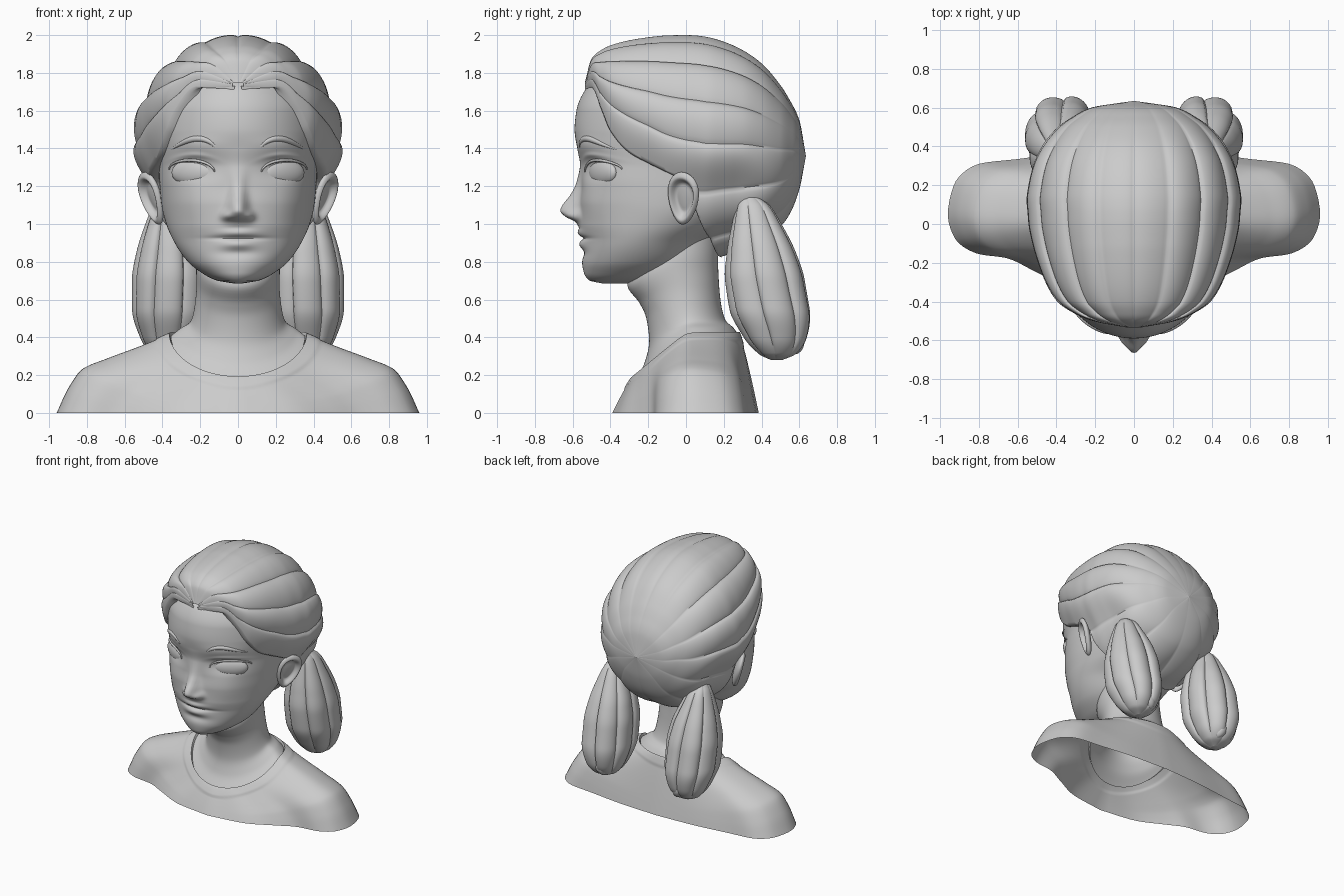
import bpy, bmesh, math
from mathutils import Vector, Euler

if "Cube" in bpy.data.objects:
    bpy.data.objects.remove(bpy.data.objects["Cube"])

clay = bpy.data.materials.new("clay_grey")
clay.diffuse_color = (0.6, 0.6, 0.6, 1)
clay.use_nodes = True
clay.node_tree.nodes["Principled BSDF"].inputs["Base Color"].default_value = clay.diffuse_color
PI = math.pi


def spline(rows, t):
    """Smooth interpolation of table rows keyed by their first column, without overshoot."""
    t = min(max(t, rows[0][0]), rows[-1][0])
    i = 0
    while i < len(rows) - 2 and t > rows[i + 1][0]:
        i += 1
    h = rows[i + 1][0] - rows[i][0]
    u = (t - rows[i][0]) / h

    def slope(j, c):
        if j == 0 or j == len(rows) - 1:
            k = max(j, 1)
            return (rows[k][c] - rows[k - 1][c]) / (rows[k][0] - rows[k - 1][0])
        a = (rows[j][c] - rows[j - 1][c]) / (rows[j][0] - rows[j - 1][0])
        b = (rows[j + 1][c] - rows[j][c]) / (rows[j + 1][0] - rows[j][0])
        return 2 * a * b / (a + b) if a * b > 0 else 0
    return [(2*u**3 - 3*u*u + 1) * rows[i][c] + (u**3 - 2*u*u + u) * h * slope(i, c)
            + (3*u*u - 2*u**3) * rows[i + 1][c] + (u**3 - u*u) * h * slope(i + 1, c)
            for c in range(1, len(rows[0]))]


def step(a, b, x):
    u = min(1, max(0, (x - a) / (b - a)))
    return u * u * (3 - 2 * u)


def loft(name, rings, closed=True, caps=True, angle=60):
    """Skin a list of equally long rings of points."""
    bm = bmesh.new()
    vs = [[bm.verts.new(p) for p in r] for r in rings]
    n = len(rings[0])
    for a, b in zip(vs, vs[1:]):
        for j in range(n if closed else n - 1):
            k = (j + 1) % n
            bm.faces.new((a[j], a[k], b[k], b[j]))
    if caps:
        bm.faces.new(vs[0])
        bm.faces.new(vs[-1])
    bmesh.ops.remove_doubles(bm, verts=bm.verts, dist=0.0003)
    bmesh.ops.recalc_face_normals(bm, faces=bm.faces)
    me = bpy.data.meshes.new(name)
    bm.to_mesh(me)
    bm.free()
    me.materials.append(clay)
    ob = bpy.data.objects.new(name, me)
    bpy.context.collection.objects.link(ob)
    bpy.ops.object.select_all(action='DESELECT')
    ob.select_set(True)
    bpy.context.view_layer.objects.active = ob
    bpy.ops.object.shade_smooth_by_angle(angle=math.radians(angle))


def tube(name, path, radii):
    rings = []
    for i, p in enumerate(path):
        d = (path[min(i + 1, len(path) - 1)] - path[max(i - 1, 0)]).normalized()
        u = d.cross(Vector((0, 1, 0))).normalized()
        v = d.cross(u)
        rings.append([p + radii[i] * (u * math.cos(q) + v * math.sin(q))
                      for q in [2 * PI * k / 10 for k in range(10)]])
    loft(name, rings)


def bump(x, sx, z, sz):
    return math.exp(-(x / sx) ** 2 - (z / sz) ** 2)


# Head: height, front y, back y, half width
HEAD = [(.685, -.44, -.25, .02), (.70, -.51, -.15, .11), (.74, -.54, -.05, .19),
        (.80, -.55, .02, .265), (.9, -.545, .1, .335), (1.0, -.565, .27, .38),
        (1.1, -.565, .4, .405), (1.2, -.555, .47, .415), (1.3, -.555, .5, .42),
        (1.4, -.575, .52, .435), (1.5, -.59, .52, .45), (1.6, -.58, .48, .44),
        (1.7, -.54, .42, .39), (1.8, -.42, .33, .28), (1.87, -.25, .2, .12)]
# Nose: height, projection, half width
NOSE = [(.98, 0, .07), (1.01, .02, .065), (1.04, .075, .06), (1.07, .10, .053),
        (1.15, .055, .043), (1.22, .025, .04), (1.32, .005, .05), (1.4, 0, .05)]


def power(z):
    return 2 + .4 * math.exp(-((z - 1.25) / .16) ** 2)      # flatter face at eye level


def features(x, z):
    x = abs(x)
    h, s = spline(NOSE, z)
    out = h * math.exp(-(x / s) ** 2.4)
    out += .026 * bump(x - .062, .026, z - 1.045, .026)     # nostril wings
    out += .017 * bump(x, .10, z - .952, .022)              # upper lip
    out += .020 * bump(x, .09, z - .893, .027)              # lower lip
    out -= .014 * bump(x, .14, z - .924, .010)              # mouth line
    out -= .010 * bump(x, .10, z - .845, .025)              # dip above the chin
    out -= .030 * bump(x - .22, .11, z - 1.29, .065)        # eye socket
    lid = 1.365 - 1.6 * (x - .235) ** 2
    out += .008 * bump(x - .24, .10, z - lid, .012)         # upper lid fold
    out += .010 * bump(x - .24, .14, z - 1.42, .04)         # brow bone
    out += .008 * bump(x - .26, .09, z - 1.08, .09)         # cheek
    return -out


def face_point(x, z, lift=0):
    yf, yb, w = spline(HEAD, z)
    yc, p = (yf + yb) / 2, power(z)
    y = yc - (yc - yf) * max(0, 1 - abs(x / w) ** p) ** (1 / p)
    return Vector((x, y + features(x, z) - lift, z))


rings = []
for i in range(171):
    z = .685 + 1.185 * i / 170
    yf, yb, w = spline(HEAD, z)
    yc, ring = (yf + yb) / 2, []
    for k in range(200):
        a = 2 * PI * k / 200
        sn, c = math.sin(a), math.cos(a)
        if c > 0:
            x = w * math.copysign(abs(sn) ** (2 / power(z)), sn)
            y = yc - (yc - yf) * c ** (2 / power(z)) + features(x, z) * min(1, 3 * c)
        else:
            x, y = w * sn, yc - (yc - yf) * c
        ring.append((x, y, z))
    rings.append(ring)
loft("head", rings)

# Eyes, lashes, brows and ears on both sides
for s, side in ((-1, "left"), (1, "right")):
    c = face_point(s * .24, 1.272) + Vector((0, .026, 0))
    turn = Euler((0, 0, s * math.radians(31))).to_matrix()
    ball = []
    for i in range(17):
        p = PI * i / 16
        ball.append([c + turn @ Vector((.128 * math.sin(p) * math.cos(q),
                                        .040 * math.sin(p) * math.sin(q), .070 * math.cos(p)))
                     for q in [2 * PI * k / 32 for k in range(32)]])
    loft("eye_" + side, ball)
    us = [PI * k / 20 for k in range(21)]
    tube("upper_lid_" + side,
         [face_point(s * (.245 - .12 * math.cos(u)), 1.275 + .055 * math.sin(u) + .015 * u / PI, .008)
          for u in us], [.008 * (.45 + .55 * math.sin(u)) for u in us])
    us = [k / 16 for k in range(17)]
    tube("brow_" + side,
         [face_point(s * (.12 + .24 * u), 1.41 + .05 * math.sin(PI * u ** .8) - .02 * u, -.007)
          for u in us], [.003 + .014 * math.sin(PI * (.15 + .85 * u)) for u in us])

    ear, lean = [], Euler((-.2, .25, -.55)).to_matrix()
    for i in range(33):
        p = PI * i / 32
        r, ring = math.sin(p), []
        for k in range(36):
            q = 2 * PI * k / 36
            x = .036 * math.cos(p)
            if p < PI / 2:
                x -= .045 * step(.85, .5, r)
            v = lean @ Vector((x, .09 * r * math.cos(q) * (1 + .25 * math.sin(q)), .145 * r * math.sin(q)))
            ring.append((s * (.458 + v.x), -.015 + v.y, 1.135 + v.z))
        ear.append(ring)
    loft("ear_" + side, ear)

# Hair cap, lofted front to back: y, top z, widest z, half width, full bottom z, hairline z
HAIR = [(-.535, 1.75, 1.74, .03, 1.71, 1.72), (-.5, 1.875, 1.76, .21, 1.6, 1.73),
        (-.45, 1.92, 1.68, .325, 1.3, 1.62), (-.4, 1.945, 1.62, .395, 1.1, 1.5),
        (-.3, 1.972, 1.55, .46, .9, 1.385), (-.2, 1.988, 1.5, .50, .8, 1.33),
        (-.1, 1.998, 1.45, .53, .76, 1.28), (0, 2.0, 1.42, .55, .76, 1.22),
        (.06, 1.997, 1.41, .555, .77, 1.06), (.12, 1.988, 1.4, .56, .79, .93),
        (.2, 1.965, 1.4, .55, .82, .82), (.3, 1.92, 1.4, .525, .85, .85),
        (.4, 1.85, 1.39, .475, .9, .9), (.5, 1.735, 1.38, .39, .98, .98),
        (.55, 1.655, 1.38, .32, 1.05, 1.05), (.6, 1.55, 1.37, .22, 1.18, 1.18),
        (.635, 1.3602, 1.36, .0002, 1.3598, 1.3598)]
LOCKS = [0, 14, 31, 50, 68, 88, 112, 140]       # lock borders in 140ths of a half turn


def lock_relief(k):
    """Rounded locks with a steep upper edge and a crease between neighbours."""
    for a, b in zip(LOCKS, LOCKS[1:]):
        if k <= b:
            f = (k - a) / (b - a)
            return (.35 if a == 0 else 1) * (max(0, math.sin(PI * f ** .7)) ** .8 - .75)
    return -.75


rings = []
for i in range(121):
    y = .05 - .585 * math.cos(PI * i / 120)
    zt, zc, w, zf, zb = spline(HAIR, y)
    end = math.acos(max(-1, min(1, (zb - zc) / (zc - zf))))
    amp = .03 * max(0, math.sin(PI * i / 120)) ** .7 * (1 - .6 * step(.35, .6, y))
    half = []
    for k in range(141):
        phi = min(PI * k / 140, end)
        d = amp * lock_relief(phi * 140 / PI)
        hz = zt - zc if phi < PI / 2 else zc - zf
        flat = 1 - .11 * step(1.5, 1.95, phi) * step(.5, .25, y) * step(-.5, -.2, y)
        half.append((max(0, (w + d) * math.sin(phi) * flat), zc + (hz + d) * math.cos(phi)))
    x, z = half[-1]
    tuck = step(.25, .1, y)
    half += [(x * .95, z - .008 * tuck), (x * .87, z - .006 * tuck), (x * .74, z + .01 * tuck)]
    rings.append([(-a, y, b) for a, b in reversed(half[1:])] + [(a, y, b) for a, b in half])
loft("hair_cap", rings, closed=False, caps=False)

# Ponytails: height, centre x, centre y, x radius, y radius
TAIL = [(.28, .365, .48, .02, .03), (.31, .365, .485, .09, .095), (.4, .365, .475, .15, .165),
        (.55, .367, .445, .188, .208), (.7, .367, .42, .188, .206), (.85, .367, .40, .165, .178),
        (1.0, .372, .375, .115, .128), (1.1, .375, .355, .07, .085), (1.15, .37, .335, .035, .04)]
for s, side in ((-1, "left"), (1, "right")):
    rings = []
    for i in range(61):
        z = .715 - .435 * math.cos(PI * i / 60)
        cx, cy, rx, ry = spline(TAIL, z)
        ring = []
        for k in range(112):
            q = 2 * PI * k / 112 - .25 * (z - .7) - .25
            f = (k % 16) / 16
            m = 1 + .15 * (math.sin(PI * f ** .75) ** .7 - .75) * math.sin(PI * i / 60) ** .5
            m *= (abs(math.cos(q)) ** 2.25 + abs(math.sin(q)) ** 2.25) ** (-1 / 2.25)
            ring.append((s * (cx + rx * m * math.cos(q)), cy + ry * m * math.sin(q), z))
        rings.append(ring)
    loft("ponytail_" + side, rings)
    us = [k / 12 for k in range(13)]
    tube("ponytail_tip_" + side,
         [Vector((s * (.38 - .06 * u), .50 + .08 * math.sin(PI * u * .7), .48 - .17 * u)) for u in us],
         [.004 + .05 * math.sin(PI * u) ** .7 for u in us])


def front_drop(sn):
    return .5 * (-sn + math.sqrt(sn * sn + .01))


# Neck: step, half width, front y, back y, front z, back z
NECK = [(0, .355, -.277, .277, .165, .415), (1, .305, -.218, .25, .27, .452),
        (2, .25, -.195, .21, .38, .49), (3, .228, -.21, .185, .5, .58),
        (4, .22, -.245, .175, .58, .68), (5, .222, -.31, .17, .675, .8),
        (6, .2, -.30, .17, .76, .95), (7, .19, -.2, .17, .85, 1.05)]
rings = []
for i in range(43):
    w, yf, yb, zf, zb = spline(NECK, i / 6)
    rings.append([(w * math.cos(q), (yf + yb) / 2 + (yb - yf) / 2 * math.sin(q),
                   zb - (zb - zf) * front_drop(math.sin(q)))
                  for q in [2 * PI * k / 80 for k in range(80)]])
loft("neck", rings, caps=False)

# Shirt: hem outline from front centre to back centre (step, x, y), and shoulder slope
HEM = [(0, 0, -.39), (1, .28, -.35), (2, .5, -.25), (3, .66, -.175), (4, .8, -.155), (5, .92, -.08),
       (6, .96, .05), (7, .925, .21), (8, .8, .31), (9, .6, .335), (10, .3, .37), (11, 0, .385)]
SLOPE = [(0, 1), (.23, .86), (.57, .68), (.77, .56), (.9, .31), (1, 0)]
cols = 96
rings = []
for i in range(-2, 49):
    u = max(i, 0) / 48
    ring = []
    for k in range(cols):
        h = 2 * k / cols
        sx, h = (1, h) if h <= 1 else (-1, 2 - h)
        bx, by = spline(HEM, 11 * h)
        q = PI * (h - .5)
        cx, cy, cz = .36 * math.cos(q), .28 * math.sin(q), .425 - .235 * front_drop(math.sin(q))
        x, y = cx + (bx - cx) * u, cy + (by - cy) * u
        side = math.cos(q) ** 2
        z = cz * (side * spline(SLOPE, u)[0] + (1 - side) * (1 - u ** 1.2))
        run = math.dist((x, y, z), (cx, cy, cz))
        band = .007 * min(1, max(0, (.085 - run) / .02))        # raised collar band
        x, y, z = x + band * math.cos(q) * .6, y + band * math.sin(q) * .6, z + band * .6
        if i < 0:                                              # rolled inner collar edge
            x, y, z = x * (1 + .012 * i), y * (1 + .012 * i), z + .012 * i
        ring.append((sx * x, y, z))
    rings.append(ring)
loft("shirt", rings, caps=False)
